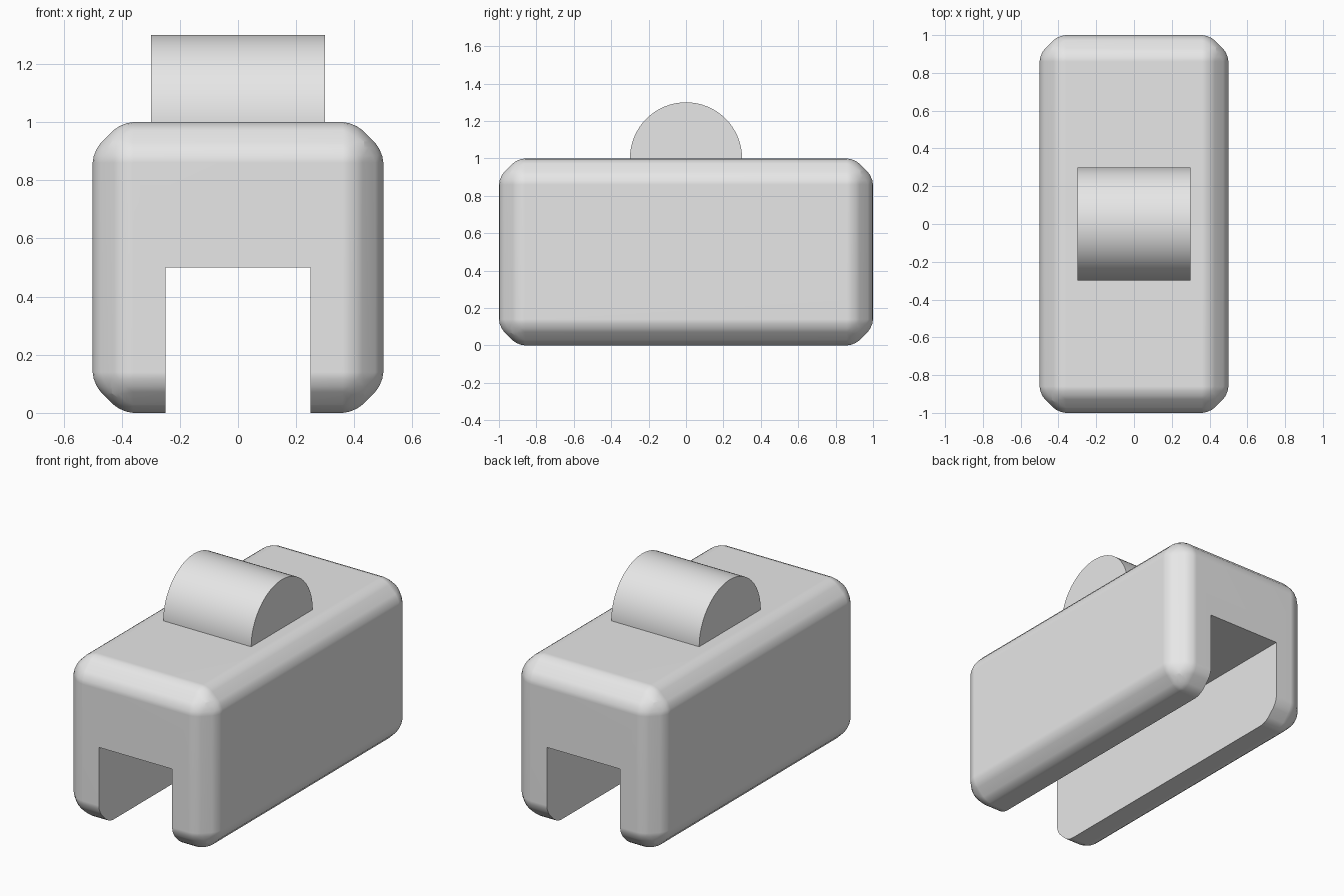
import bpy
import math

default = bpy.data.objects.get("Cube")
if default:
    bpy.data.objects.remove(default, do_unlink=True)

# Single plain grey
grey = bpy.data.materials.new("plain_grey")
grey.use_nodes = True
colour = (0.8, 0.8, 0.8, 1.0)
grey.diffuse_color = colour
grey.node_tree.nodes["Principled BSDF"].inputs["Base Color"].default_value = colour


def box(name, size, centre):
    bpy.ops.mesh.primitive_cube_add(size=1, location=centre)
    obj = bpy.context.object
    obj.name = name
    obj.scale = size
    bpy.ops.object.transform_apply(location=False, rotation=False, scale=True)
    return obj


def apply_bevel(obj, width, segments):
    mod = obj.modifiers.new("Bevel", 'BEVEL')
    mod.width = width
    mod.segments = segments
    mod.limit_method = 'ANGLE'
    mod.angle_limit = math.radians(30)
    bpy.ops.object.modifier_apply(modifier=mod.name)


# Body: chamfered block whose chamfer edges are softened again
body = box("body", (1, 2, 1), (0, 0, 0.5))
apply_bevel(body, 0.10, 1)
apply_bevel(body, 0.04, 3)

# Channel running the full length underneath
cutter = box("channel_cutter", (0.5, 2.4, 1.0), (0, 0, 0))
cutter.hide_render = True
bpy.context.view_layer.objects.active = body
cut = body.modifiers.new("Channel", 'BOOLEAN')
cut.operation = 'DIFFERENCE'
cut.solver = 'EXACT'
cut.object = cutter
bpy.ops.object.modifier_apply(modifier=cut.name)
bpy.data.objects.remove(cutter, do_unlink=True)

# Roller: drum lying across the top, half sunk into the body
bpy.ops.mesh.primitive_cylinder_add(vertices=64, radius=0.3, depth=0.6,
                                    location=(0, 0, 1),
                                    rotation=(0, math.pi / 2, 0))
roller = bpy.context.object
roller.name = "top_roller"

for obj in (body, roller):
    obj.data.materials.clear()
    obj.data.materials.append(grey)
    bpy.ops.object.select_all(action='DESELECT')
    obj.select_set(True)
    bpy.context.view_layer.objects.active = obj
    bpy.ops.object.shade_smooth_by_angle(angle=math.radians(30))
    normals = obj.modifiers.new("Even Normals", 'WEIGHTED_NORMAL')
    normals.keep_sharp = True
